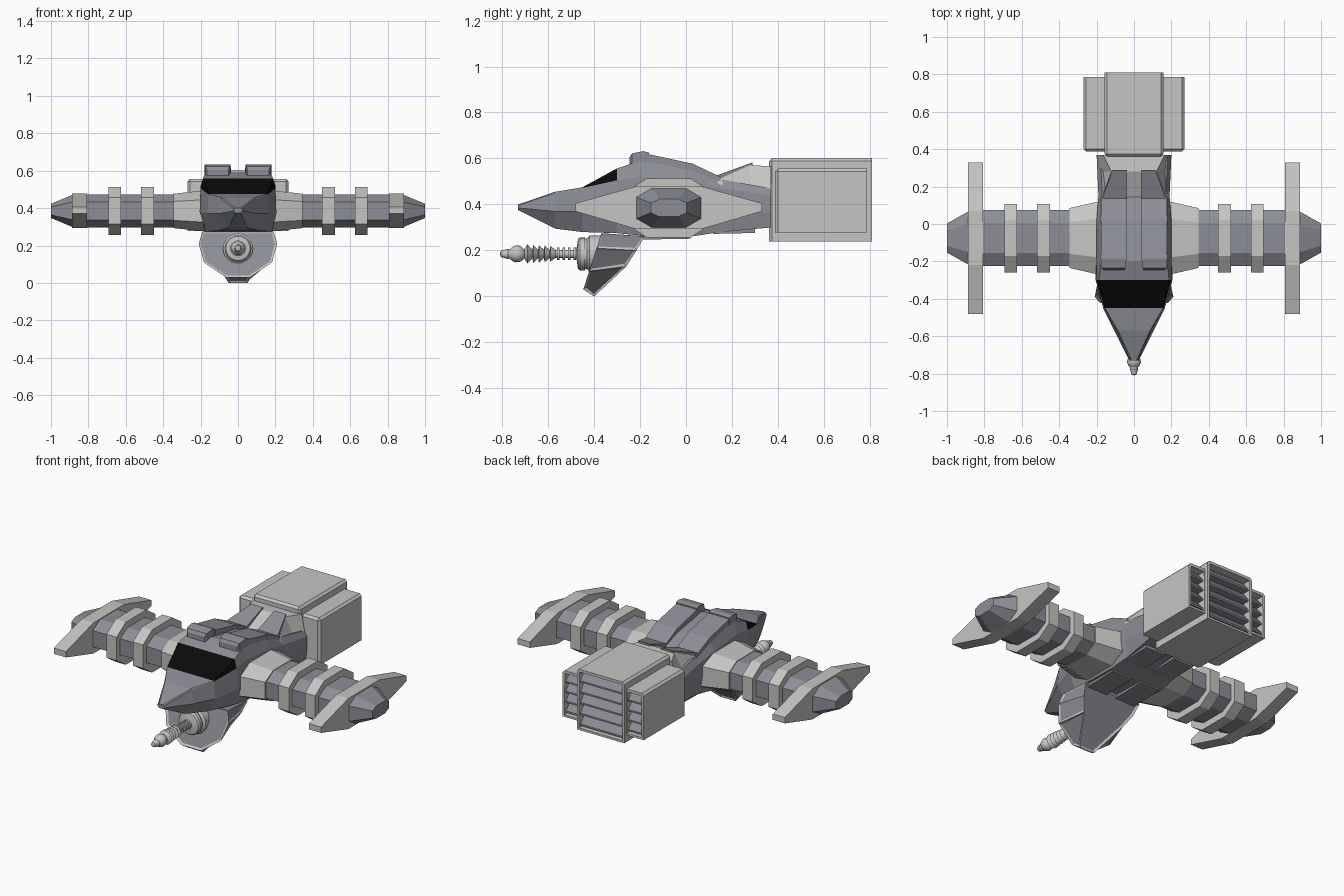
import bpy, bmesh, math
from mathutils import Vector, Matrix

if "Cube" in bpy.data.objects:
    bpy.data.objects.remove(bpy.data.objects["Cube"])


def material(name, rgb):
    m = bpy.data.materials.new(name)
    m.diffuse_color = (*rgb, 1)
    m.use_nodes = True
    m.node_tree.nodes["Principled BSDF"].inputs["Base Color"].default_value = m.diffuse_color
    return m


LIGHT = material("light grey", (0.56, 0.56, 0.55))
MID = material("blue grey", (0.27, 0.275, 0.31))
BLACK = material("glass black", (0.003, 0.003, 0.003))


def finish(name, bm, mats, mirror=False):
    bmesh.ops.recalc_face_normals(bm, faces=bm.faces[:])
    me = bpy.data.meshes.new(name)
    bm.to_mesh(me)
    bm.free()
    for m in mats:
        me.materials.append(m)
    ob = bpy.data.objects.new(name, me)
    bpy.context.collection.objects.link(ob)
    if mirror:
        ob.modifiers.new("mirror", "MIRROR")
    return ob


def loft_bm(rings, rule=None):
    bm = bmesh.new()
    vs = [[bm.verts.new(p) for p in r] for r in rings]
    n = len(rings[0])
    for k in range(len(rings) - 1):
        for i in range(n):
            j = (i + 1) % n
            f = bm.faces.new((vs[k][i], vs[k][j], vs[k + 1][j], vs[k + 1][i]))
            if rule:
                f.material_index = rule(k, i)
    bm.faces.new(vs[0])
    bm.faces.new(vs[-1])
    return bm


def loft(name, rings, mats, mirror=False, rule=None):
    return finish(name, loft_bm(rings, rule), mats, mirror)


def sym(y, pts):
    """Closed ring at y from right-hand (x, z) points, top to bottom."""
    return [(x, y, z) for x, z in pts] + [(-x, y, z) for x, z in reversed(pts)]


def rect(y, x0, x1, z0, z1):
    return [(x0, y, z0), (x1, y, z0), (x1, y, z1), (x0, y, z1)]


def octagon(x, hy, hz, cy=-0.075, cz=0.385):
    q = [(1, .55), (.53, 1), (-.53, 1), (-1, .55), (-1, -.55), (-.53, -1), (.53, -1), (1, -.55)]
    return [(x, cy + a * hy, cz + b * hz) for a, b in q]


# fuselage with black canopy glass
body = [
    (-.73, [(.012, .40), (.02, .395), (.025, .385), (.012, .375)]),
    (-.57, [(.085, .455), (.09, .45), (.105, .37), (.05, .295)]),
    (-.45, [(.155, .475), (.157, .472), (.165, .37), (.11, .28)]),
    (-.30, [(.188, .557), (.2, .505), (.205, .38), (.17, .275)]),
    (-.20, [(.175, .59), (.2, .52), (.205, .38), (.18, .265)]),
    (.02, [(.175, .555), (.2, .50), (.2, .38), (.18, .26)]),
    (.15, [(.17, .51), (.19, .47), (.19, .38), (.17, .28)]),
    (.37, [(.18, .47), (.2, .44), (.2, .36), (.19, .30)]),
]
loft("fuselage", [sym(y, p) for y, p in body], [MID, BLACK],
     rule=lambda k, i: int(k == 2 and i in (0, 6, 7)))

# roof plates and their raised front blocks
loft("roof_plate", [rect(-.16, .037, .175, .55, .618), rect(.03, .037, .178, .50, .577),
                    rect(.15, .037, .175, .46, .52)], [MID], True)
loft("roof_block", [rect(-.245, .05, .165, .56, .605), rect(-.235, .045, .175, .56, .622),
                    rect(-.185, .04, .178, .56, .632), rect(-.16, .04, .178, .56, .625)], [MID], True)

# light collar rising to the engine, with dark ramps on its slope
loft("engine_collar", [sym(.12, [(.18, .50), (.185, .44)]), sym(.28, [(.12, .572), (.19, .44)]),
                       sym(.37, [(.165, .565), (.19, .44)])], [LIGHT])
loft("collar_ramp", [rect(.13, .037, .172, .49, .525), rect(.29, .037, .115, .54, .583)], [MID], True)

# belly plates
for n, (y0, y1, z) in enumerate([(-.2, .02, .247), (.12, .3, .272)]):
    loft("belly_plate_%d" % (n + 1), [rect(y0, .03, .165, z, .32), rect(y1, .03, .165, z + .004, .32)],
         [MID], True)

# wings: flared root, tube, two bands, cross fin and faceted tip
loft("wing_root", [octagon(.15, .20, .112), octagon(.2, .193, .107), octagon(.345, .16, .092)], [LIGHT], True)
loft("wing_tube", [octagon(.33, .15, .089), octagon(.85, .15, .089)], [MID], True)
for n, x in enumerate((.45, .625)):
    loft("wing_band_%d" % (n + 1), [octagon(x, .183, .128), octagon(x + .068, .183, .128)], [LIGHT], True)
fin = [(-.48, .405), (-.22, .478), (.07, .478), (.33, .405), (.33, .37), (.07, .294), (-.22, .294), (-.48, .37)]
loft("wing_fin", [[(x, y, z) for y, z in fin] for x in (.807, .888)], [LIGHT], True)
loft("wing_tip", [octagon(.88, .145, .088), octagon(1, .078, .038)], [MID], True)

# chin guard: light frame with inset darker panels
outline = [(.19, .275), (.21, .21), (.182, .11), (.065, .03)]
front = [(x, -.37 - (.27 - z) * .32, z) for x, z in outline]
rear = [(.19, -.18, .262), (.175, -.215, .20), (.135, -.26, .13), (.05, -.40, 0)]
bm = loft_bm([r + [(-x, y, z) for x, y, z in reversed(r)] for r in (front, rear)])
bmesh.ops.recalc_face_normals(bm, faces=bm.faces[:])
panels = [f for f in bm.faces if f.calc_area() > .004]
bmesh.ops.inset_individual(bm, faces=panels, thickness=.013, depth=-.006)
for f in panels:
    f.material_index = 1
finish("chin_guard", bm, [LIGHT, MID])

# nose gun: one turned profile of (y, radius)
prof = [(-.81, 0), (-.805, .014), (-.775, .022), (-.77, .02)]
prof += [(-.735 - .037 * math.cos(a), .037 * math.sin(a)) for a in (.6, 1.0, 1.4, 1.8, 2.2, 2.6)]
for i in range(5):                                   # serrated cones
    prof += [(-.69 + i * .025, .042 - .002 * i), (-.668 + i * .025, .018)]
for i in range(4):                                   # neck rings
    y = -.562 + i * .024
    prof += [(y, .018), (y, .027), (y + .011, .027), (y + .011, .018)]
prof += [(-.475, .03), (-.47, .065), (-.46, .072), (-.44, .072), (-.44, .066), (-.43, .066),
         (-.42, .08), (-.36, .08), (-.36, 0)]
bm = bmesh.new()
vs = [bm.verts.new((0, y, .185 + r)) for y, r in prof]
es = [bm.edges.new(p) for p in zip(vs, vs[1:])]
bmesh.ops.spin(bm, geom=vs + es, cent=(0, 0, .185), axis=(0, 1, 0), angle=math.tau, steps=20)
bmesh.ops.remove_doubles(bm, verts=bm.verts[:], dist=.0004)
gun = finish("nose_gun", bm, [LIGHT])
bpy.context.view_layer.objects.active = gun
gun.select_set(True)
bpy.ops.object.shade_smooth_by_angle(angle=math.radians(30))


# engine blocks with recessed, louvred rears
def engine(name, x0, x1, y0, y1, z0, z1, slats, mirror):
    bm = bmesh.new()
    size = Matrix.Diagonal((x1 - x0, y1 - y0, z1 - z0, 1))
    mid = Vector(((x0 + x1) / 2, (y0 + y1) / 2, (z0 + z1) / 2))
    bmesh.ops.create_cube(bm, size=1, matrix=Matrix.Translation(mid) @ size)
    edges = [e for e in bm.edges if any(v.co.z > mid.z for v in e.verts)
             and not all(v.co.y > mid.y for v in e.verts)]
    bmesh.ops.bevel(bm, geom=edges, offset=.013, segments=1, affect='EDGES', profile=.5)
    bmesh.ops.recalc_face_normals(bm, faces=bm.faces[:])
    back = max(bm.faces, key=lambda f: f.normal.y * f.calc_area())
    bmesh.ops.inset_region(bm, faces=[back], thickness=.018)
    ext = bmesh.ops.extrude_face_region(bm, geom=[back])["geom"]
    if back.is_valid:
        bmesh.ops.delete(bm, geom=[back], context='FACES_ONLY')
    bmesh.ops.translate(bm, verts=[g for g in ext if isinstance(g, bmesh.types.BMVert)], vec=(0, -.05, 0))
    for g in ext:
        if isinstance(g, bmesh.types.BMFace):
            g.material_index = 1
    finish(name, bm, [LIGHT, MID], mirror)
    pitch = (z1 - z0 - .04) / slats
    for i in range(slats):                            # slanted louvres
        z = z0 + .02 + i * pitch
        sec = [(y1 - .052, z + .004), (y1 - .008, z + .004), (y1 - .008, z + .014), (y1 - .045, z + pitch * .95),
               (y1 - .052, z + pitch * .95)]
        loft("%s_louvre_%d" % (name, i + 1), [[(x, y, zz) for y, zz in sec] for x in (x0 + .018, x1 - .018)],
             [MID], mirror)


engine("main_engine", -.157, .157, .362, .81, .238, .603, 5, False)
engine("side_engine", .145, .27, .388, .787, .278, .556, 4, True)
